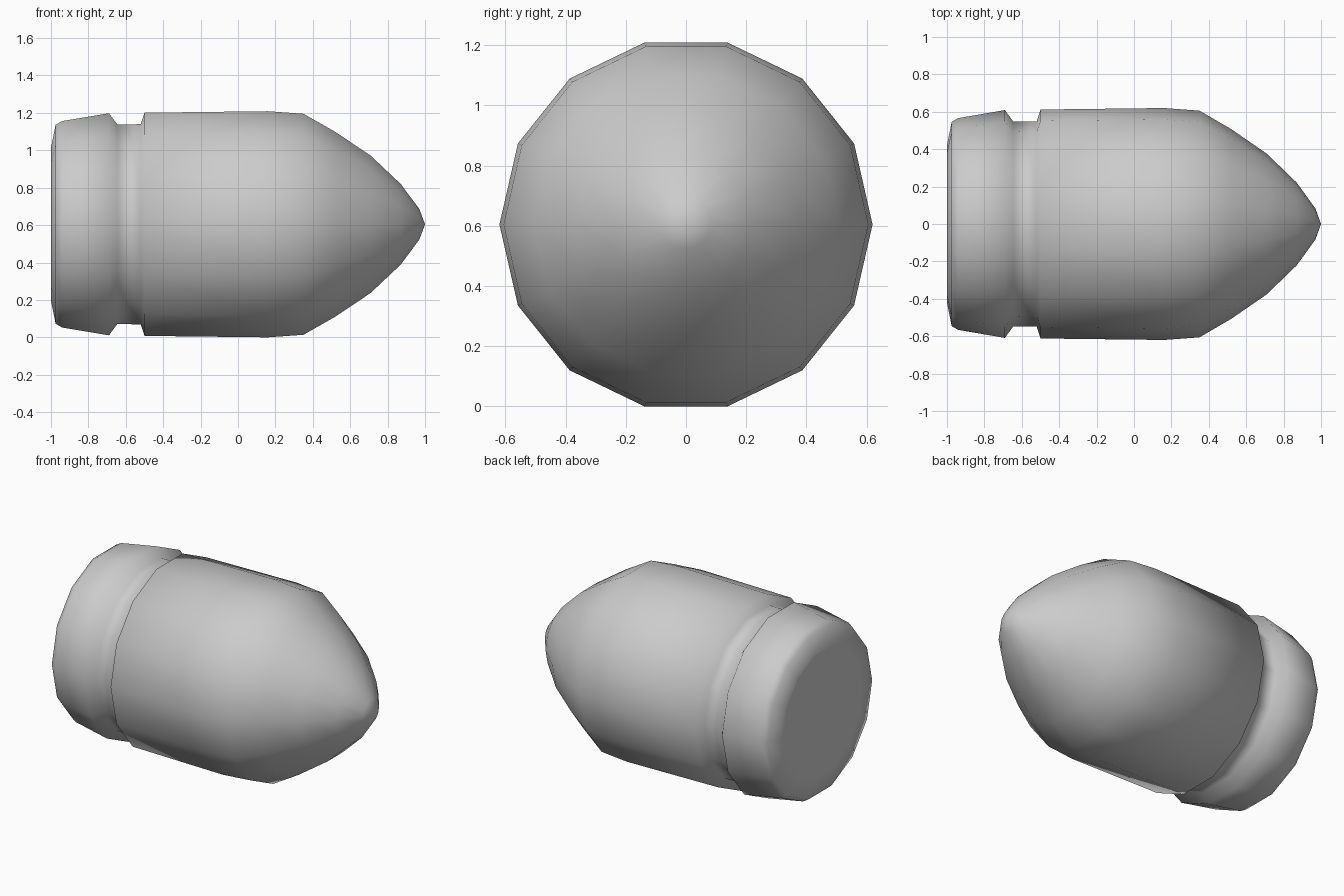
import bpy, bmesh, math

if "Cube" in bpy.data.objects:
    bpy.data.objects.remove(bpy.data.objects["Cube"])

SIDES = 14
CENTER_Z = 0.62 * math.cos(math.pi / SIDES)

# Lathe profile: (x, radius) from flat base to pointed tip
PROFILE = [(-1.0, 0.42), (-0.975, 0.546), (-0.94, 0.566), (-0.69, 0.609),
           (-0.645, 0.547), (-0.52, 0.549), (-0.5, 0.612), (0.16, 0.62),
           (0.35, 0.606), (0.52, 0.507), (0.71, 0.376), (0.87, 0.221),
           (0.97, 0.083)]

bm = bmesh.new()


def ring(x, r):
    angles = [2 * math.pi * i / SIDES for i in range(SIDES)]
    return [bm.verts.new((x, r * math.cos(a), CENTER_Z + r * math.sin(a)))
            for a in angles]


# Body walls
rings = [ring(x, r) for x, r in PROFILE]
for a, b in zip(rings, rings[1:]):
    for i in range(SIDES):
        j = (i + 1) % SIDES
        bm.faces.new((a[i], a[j], b[j], b[i]))

# Nose tip
tip = bm.verts.new((1, 0, CENTER_Z))
for i in range(SIDES):
    bm.faces.new((rings[-1][i], rings[-1][(i + 1) % SIDES], tip))

for f in bm.faces:
    f.smooth = True

# Flat base
bm.faces.new(rings[0])
bmesh.ops.recalc_face_normals(bm, faces=bm.faces)

mesh = bpy.data.meshes.new("grooved_body")
bm.to_mesh(mesh)
bm.free()
body = bpy.data.objects.new("grooved_body", mesh)
bpy.context.collection.objects.link(body)
